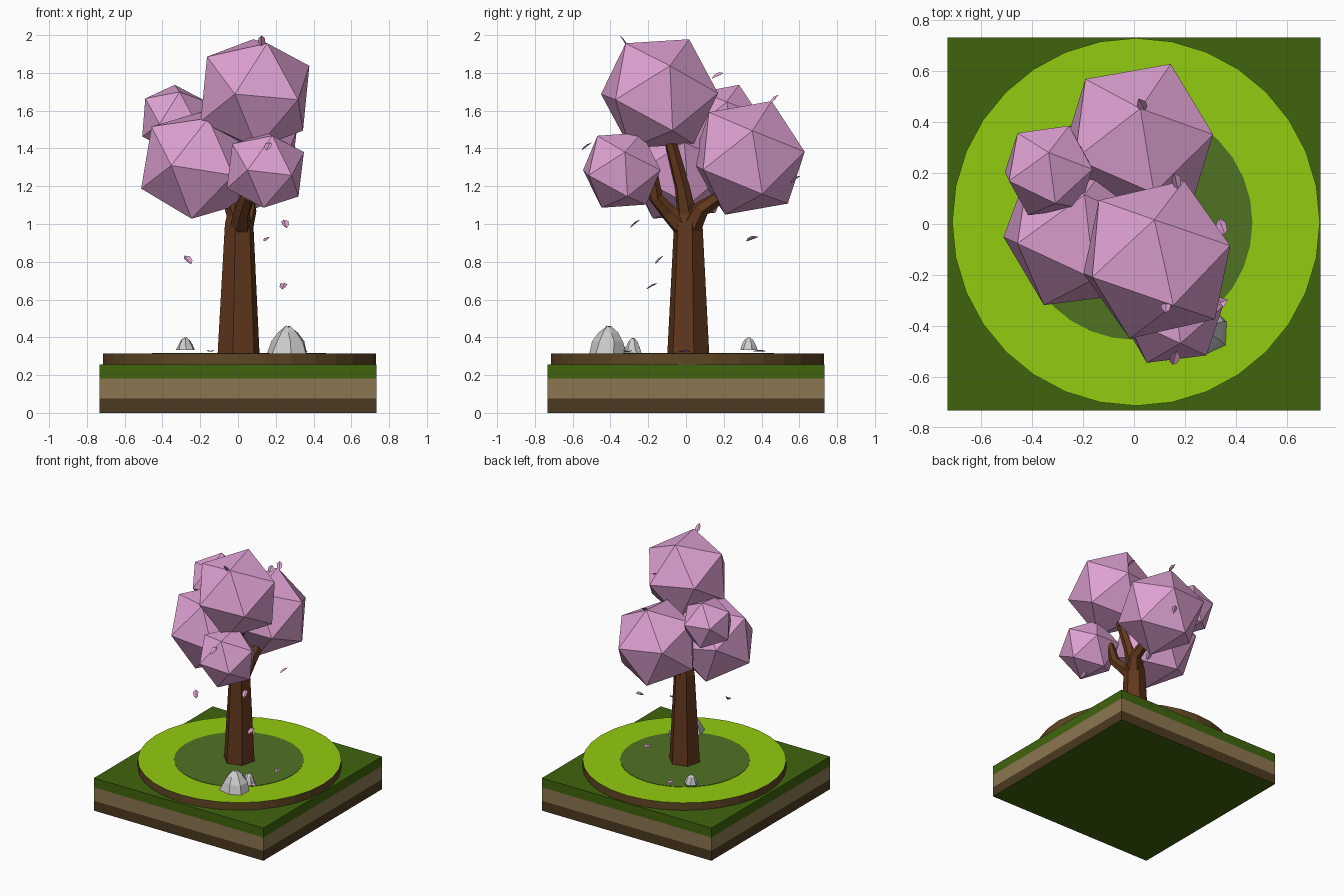
import bpy, bmesh, math, random
from mathutils import Vector, Matrix, Euler

if "Cube" in bpy.data.objects:
    bpy.data.objects.remove(bpy.data.objects["Cube"])

random.seed(4)


def mat(name, r, g, b):
    m = bpy.data.materials.new(name)
    m.diffuse_color = (r, g, b, 1)
    m.use_nodes = True
    m.node_tree.nodes["Principled BSDF"].inputs["Base Color"].default_value = m.diffuse_color
    return m


GREEN = mat("dark_green", .05, .127, .004)
LIME = mat("lime", .29, .60, .005)
SHADE = mat("shaded_grass", .08, .17, .016)
TAN = mat("tan_soil", .26, .18, .08)
DARK = mat("dark_soil", .07, .042, .015)
EARTH = mat("earth", .115, .062, .018)
BARK = mat("bark", .12, .038, .012)
PINK = mat("blossom", .74, .36, .65)


def finish(name, bm, *mats):
    bmesh.ops.recalc_face_normals(bm, faces=bm.faces)
    me = bpy.data.meshes.new(name)
    bm.to_mesh(me)
    bm.free()
    for m in mats:
        me.materials.append(m)
    ob = bpy.data.objects.new(name, me)
    bpy.context.collection.objects.link(ob)
    return ob


def loft(bm, rings):
    """Skin a list of equal point rings and cap both ends."""
    vs = [[bm.verts.new(p) for p in r] for r in rings]
    n = len(rings[0])
    for a, b in zip(vs, vs[1:]):
        for i in range(n):
            bm.faces.new((a[i], a[(i + 1) % n], b[(i + 1) % n], b[i]))
    return bm.faces.new(vs[0][::-1]), bm.faces.new(vs[-1])


def ring(c, r, n, phase=0.0, rot=None):
    c, out = Vector(c), []
    for i in range(n):
        a = phase + math.tau * i / n
        p = Vector((r * math.cos(a), r * math.sin(a), 0))
        out.append(c + (rot @ p if rot else p))
    return out


# Square base in three layers; the underside is green too
H = .733 * math.sqrt(2)
for name, z0, z1, m in (("dark_soil_layer", 0, .077, DARK), ("tan_soil_layer", .077, .182, TAN),
                        ("grass_layer", .182, .255, GREEN)):
    bm = bmesh.new()
    bottom, _ = loft(bm, [ring((0, 0, z), H, 4, math.pi / 4) for z in (z0, z1)])
    bottom.material_index = 1
    finish(name, bm, m, GREEN)

# Round mound with lime top, and the shaded patch under the tree
for name, c, r, z0, z1, side, top in (("round_lawn", .008, .722, .255, .314, EARTH, LIME),
                                      ("shaded_patch", .005, .46, .313, .317, SHADE, SHADE)):
    bm = bmesh.new()
    _, cap = loft(bm, [ring((c, c, z), r, 32) for z in (z0, z1)])
    cap.material_index = 1
    finish(name, bm, side, top)

# Six-sided tapering trunk and branches
P = math.radians(15)


def limb(name, pts, radii):
    pts = [Vector(p) for p in pts]
    rings = []
    for i, (p, r) in enumerate(zip(pts, radii)):
        d = pts[min(i + 1, len(pts) - 1)] - pts[max(i - 1, 0)]
        rings.append(ring(p, r, 6, P, Vector((0, 0, 1)).rotation_difference(d)))
    bm = bmesh.new()
    loft(bm, rings)
    finish(name, bm, BARK)


limb("trunk", [(.003, .012, .31), (.006, .012, 1.0), (0, .012, 1.1)], (.115, .078, .05))
limb("front_branch", [(.01, 0, .97), (.02, -.09, 1.06), (.05, -.16, 1.14), (.08, -.18, 1.28)],
     (.06, .045, .038, .03))
limb("back_branch", [(.02, .02, .97), (.055, .08, 1.08), (.05, .16, 1.13), (.03, .28, 1.25)],
     (.06, .045, .038, .03))
limb("left_branch", [(0, .01, 1.02), (-.04, 0, 1.12), (-.12, -.01, 1.24)], (.055, .042, .03))
limb("top_branch", [(.005, .01, 1.02), (.03, -.02, 1.2), (.07, -.1, 1.5)], (.055, .04, .03))


# Icosahedron blossom clumps, each aimed by two neighbouring corner directions
def clump(name, c, r, v1, v2):
    z = Vector(v1).normalized()
    x = Vector(v2)
    x = (x - z * x.dot(z)).normalized()
    rot = Matrix((x, z.cross(x), z)).transposed().to_4x4()
    bm = bmesh.new()
    bmesh.ops.create_icosphere(bm, subdivisions=1, radius=r, matrix=Matrix.Translation(c) @ rot)
    finish(name, bm, PINK)


clump("top_blossom", (.09, -.14, 1.69), .328, (-.01, .155, .285), (.30, .05, .14))
clump("left_blossom", (-.22, -.03, 1.31), .318, (-.13, -.28, 0), (-.3, 0, -.13))
clump("back_blossom", (.02, .33, 1.35), .325, (.005, .125, .305), (.29, .02, .14))
clump("front_blossom", (.145, -.34, 1.285), .226, (-.095, -.205, 0), (.165, -.17, -.03))
clump("small_blossom", (-.335, .21, 1.555), .195, (0, .07, .18), (.175, 0, .08))


# Faceted rocks
def rock(name, x, y, z, r, h):
    bm = bmesh.new()
    rings = []
    for k, t in ((1, 0), (.82, .45), (.5, .8), (.14, 1)):
        rings.append([p + Vector((random.uniform(-.08, .08) * r * k, random.uniform(-.08, .08) * r * k,
                                  random.uniform(-.07, .0) * h * (t > 0)))
                      for p in ring((x, y, z + h * t), r * k, 7, .3)])
    loft(bm, rings)
    finish(name, bm)


rock("big_rock", .265, -.41, .313, .108, .15)
rock("side_rock", .29, -.28, .313, .05, .085)
rock("back_rock", -.278, .333, .333, .048, .068)


# Petals: small folded leaf shapes, on the crown, in the air and on the ground
def petal(i, loc, rot):
    bm = bmesh.new()
    tip, tail = bm.verts.new((0, .036, 0)), bm.verts.new((0, -.036, 0))
    for s in (1, -1):
        a, b = bm.verts.new((s * .02, .012, .008)), bm.verts.new((s * .016, -.018, .006))
        bm.faces.new((tail, b, a, tip)[::s])
    ob = finish(f"petal_{i}", bm, PINK)
    ob.location, ob.rotation_euler = loc, Euler(rot)


petals = [(.125, -.33, 1.967), (.16, -.525, 1.41), (.03, .47, 1.66), (.165, .17, 1.785),
          (.1, .58, 1.235), (.25, -.27, 1.0), (.155, .35, .92), (-.265, -.14, .81),
          (.24, -.18, .67), (.345, -.01, .323), (.335, -.31, .323), (-.145, .39, .325)]
for i, loc in enumerate(petals):
    if i == 0:
        rot = (-1.0, 0, 0)
    elif loc[2] < .4:
        rot = (0, 0, random.uniform(-1.5, 1.5))
    else:
        rot = (random.uniform(.3, .8), random.uniform(-.4, .4), random.uniform(-.6, .6))
    petal(i + 1, loc, rot)
